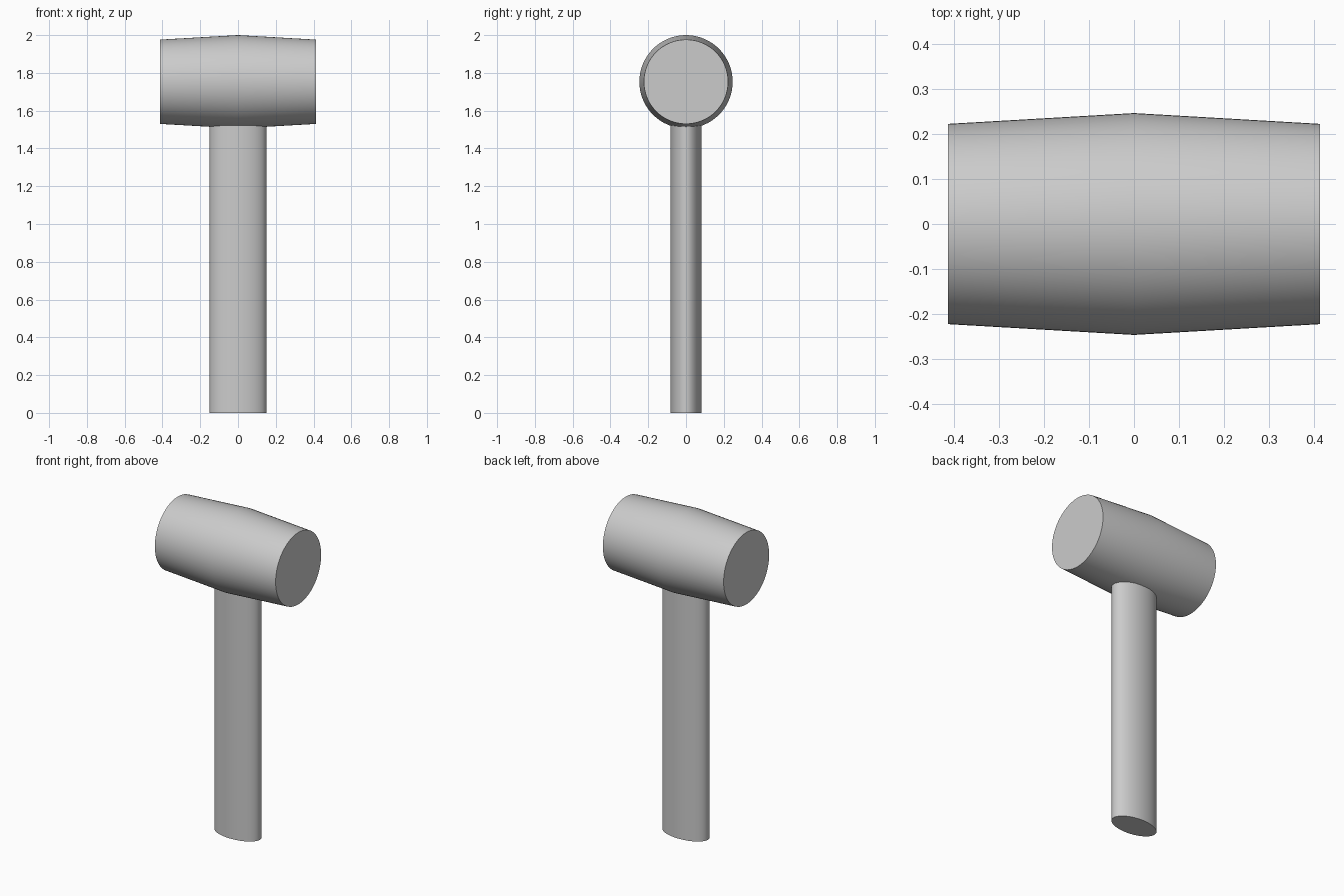
import bpy
import math

cube = bpy.data.objects.get("Cube")
if cube:
    bpy.data.objects.remove(cube, do_unlink=True)

SIDES = 64
HEAD_R, END_R, HALF_LEN = 0.247, 0.223, 0.414
HEAD_Z = 2 - HEAD_R

# One plain grey for the whole mallet
grey = bpy.data.materials.new("plain_grey")
grey.use_nodes = True
colour = (0.6, 0.6, 0.6, 1)
grey.diffuse_color = colour
grey.node_tree.nodes["Principled BSDF"].inputs["Base Color"].default_value = colour


def loft(name, rings):
    """Solid through elliptical rings given as (height, radius_x, radius_y)."""
    verts = [(rx * math.cos(a), ry * math.sin(a), h)
             for h, rx, ry in rings
             for a in (2 * math.pi * i / SIDES for i in range(SIDES))]
    faces = [tuple(reversed(range(SIDES)))]
    for r in range(len(rings) - 1):
        for i in range(SIDES):
            j = (i + 1) % SIDES
            low, high = r * SIDES, (r + 1) * SIDES
            faces.append((low + i, low + j, high + j, high + i))
    faces.append(tuple(range(len(verts) - SIDES, len(verts))))
    mesh = bpy.data.meshes.new(name)
    mesh.from_pydata(verts, [], faces)
    mesh.materials.append(grey)
    obj = bpy.data.objects.new(name, mesh)
    bpy.context.collection.objects.link(obj)
    bpy.ops.object.select_all(action="DESELECT")
    obj.select_set(True)
    bpy.context.view_layer.objects.active = obj
    bpy.ops.object.shade_smooth_by_angle(angle=math.radians(30))
    return obj


# Barrel-shaped head lying along x
head = loft("mallet_head", [(-HALF_LEN, END_R, END_R),
                            (0, HEAD_R, HEAD_R),
                            (HALF_LEN, END_R, END_R)])
head.rotation_euler = (0, math.pi / 2, 0)
head.location.z = HEAD_Z

# Oval handle, running up into the head
handle = loft("handle", [(0, 0.15, 0.082), (HEAD_Z, 0.15, 0.082)])
